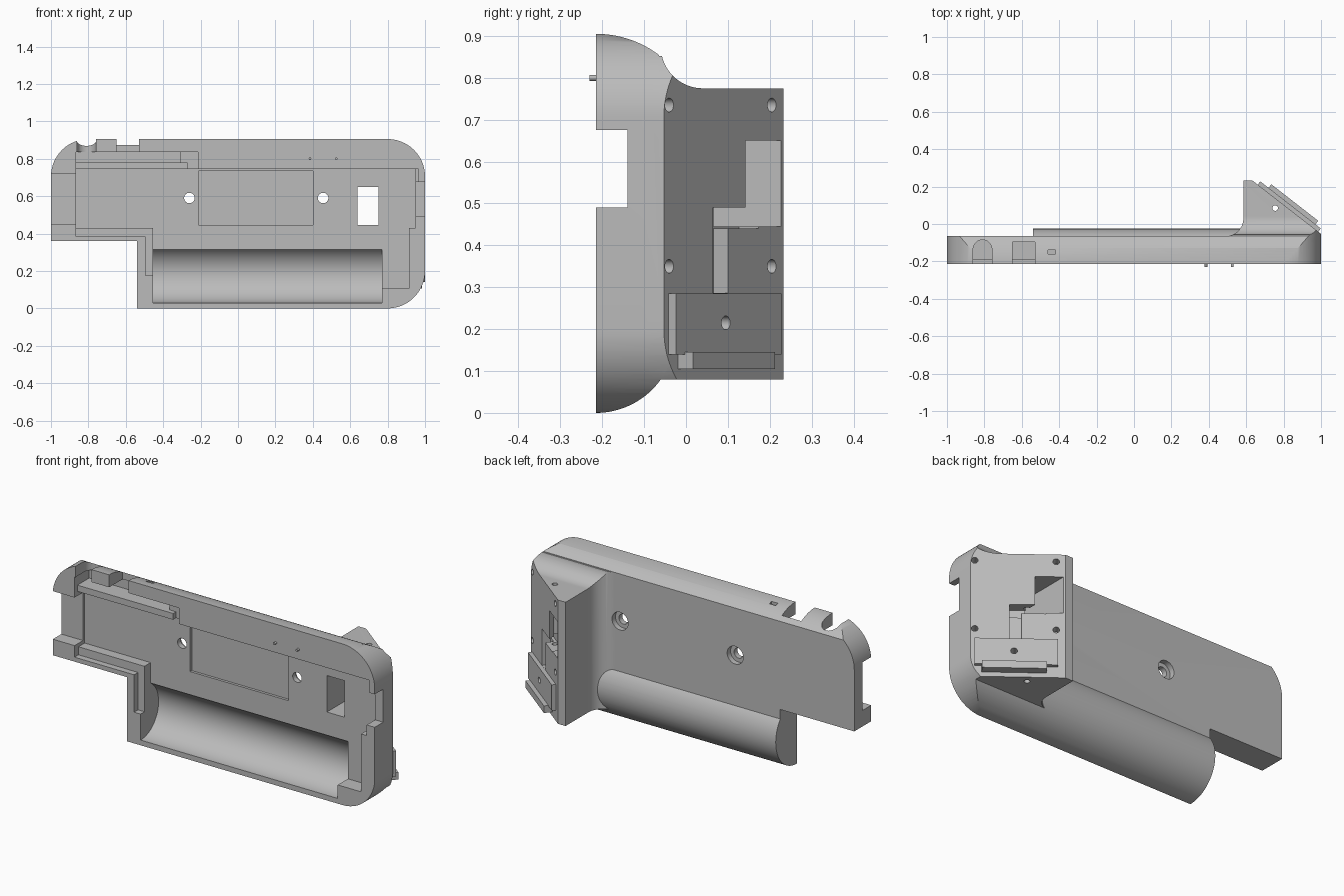
import bpy, bmesh
from math import sin, cos, radians
from mathutils import Vector, Matrix

cube = bpy.data.objects.get("Cube")
if cube:
    bpy.data.objects.remove(cube, do_unlink=True)

grey = bpy.data.materials.new("matte grey")
grey.use_nodes = True
tone = (0.5, 0.5, 0.5, 1)
grey.diffuse_color = tone
grey.node_tree.nodes["Principled BSDF"].inputs["Base Color"].default_value = tone


def finish(name, bm):
    bmesh.ops.recalc_face_normals(bm, faces=bm.faces)
    mesh = bpy.data.meshes.new(name)
    bm.to_mesh(mesh)
    bm.free()
    mesh.materials.append(grey)
    ob = bpy.data.objects.new(name, mesh)
    bpy.context.collection.objects.link(ob)
    return ob


def arc(cx, cy, r, start, end, n=20):
    angles = [radians(start + (end - start) * i / n) for i in range(n + 1)]
    return [(cx + r * cos(a), cy + r * sin(a)) for a in angles]


def extrude(name, pts, axis, lo, hi):
    """Extrude a flat profile along one axis; the other two axes keep their order."""
    bm = bmesh.new()
    place = {"x": lambda p: (lo, p[0], p[1]),
             "y": lambda p: (p[0], lo, p[1]),
             "z": lambda p: (p[0], p[1], lo)}[axis]
    face = bm.faces.new([bm.verts.new(place(p)) for p in pts])
    move = Vector([hi - lo if a == axis else 0 for a in "xyz"])
    ret = bmesh.ops.extrude_face_region(bm, geom=[face])
    verts = [v for v in ret["geom"] if isinstance(v, bmesh.types.BMVert)]
    bmesh.ops.translate(bm, verts=verts, vec=move)
    return finish(name, bm)


def box(name, x0, x1, y0, y1, z0, z1):
    return extrude(name, [(x0, y0), (x1, y0), (x1, y1), (x0, y1)], "z", z0, z1)


def rod(name, centre, direction, r, length, n=32):
    bm = bmesh.new()
    turn = Vector(direction).to_track_quat("Z", "Y").to_matrix().to_4x4()
    bmesh.ops.create_cone(bm, cap_ends=True, segments=n, radius1=r, radius2=r,
                          depth=length, matrix=Matrix.Translation(centre) @ turn)
    return finish(name, bm)


def combine(target, tool, operation="DIFFERENCE"):
    """Apply a boolean and discard the tool object."""
    mod = target.modifiers.new("boolean", "BOOLEAN")
    mod.operation, mod.solver, mod.object = operation, "EXACT", tool
    bpy.context.view_layer.objects.active = target
    bpy.ops.object.modifier_apply(modifier=mod.name)
    bpy.data.objects.remove(tool, do_unlink=True)


FRONT, BACK = -0.215, -0.065


def outline(name):
    # Face outline: rounded corners with a step at the lower right hand
    pts = (arc(0.8, 0.2, 0.2, -90, 0) + arc(0.8, 0.705, 0.2, 0, 90)
           + arc(-0.8, 0.705, 0.2, 90, 180)
           + [(-1, 0.36), (-0.54, 0.36), (-0.54, 0)])
    return extrude(name, pts, "y", -0.5, 0.5)


# Shell: curved top edge, flat back, battery tube bulge along the bottom
side = (arc(FRONT, 0.19, 0.19, -90, 37.9, 40)
        + arc(FRONT, 0.655, 0.25, 53.1, 90))
shell = extrude("camera_shell", side, "x", -1.2, 1.2)
combine(shell, outline("outline"), "INTERSECT")

# Grip wedge with concave blends into the back and top
plan = ([(0.49, -0.1)] + arc(0.49, 0.03, 0.095, -90, 0)
        + [(0.585, 0.233), (1.1, 0.233), (1.1, -0.1)])
grip = extrude("grip", plan, "z", 0.08, 0.9)
blend = ([(-0.15, 0.08), (-0.15, 0.852)] + arc(0.04, 0.875, 0.1, 193, 270)
         + [(0.4, 0.775), (0.4, 0)])
blend[0] = (-0.15, 0)
combine(grip, extrude("grip_blend", blend, "x", 0.3, 1.3), "INTERSECT")
combine(grip, outline("grip_outline"), "INTERSECT")
combine(shell, grip, "UNION")

# Slanted mounting face: s runs along it, off stands out from it
ALONG = Vector((0.789, -0.614, 0))
OUT = Vector((0.614, 0.789, 0))


def slant(s, off):
    p = Vector((0.63, 0.235, 0)) + ALONG * s + OUT * off
    return p.x, p.y


def slant_block(name, s0, s1, o0, o1, z0, z1):
    pts = [slant(s0, o0), slant(s1, o0), slant(s1, o1), slant(s0, o1)]
    return extrude(name, pts, "z", z0, z1)


combine(shell, slant_block("slant_trim", -0.1, 0.7, 0, 0.5, -0.1, 1))
combine(shell, slant_block("latch_plate", 0.04, 0.45, -0.01, 0.022, 0.14, 0.285), "UNION")
combine(shell, slant_block("latch_lip", 0.096, 0.414, -0.01, 0.046, 0.105, 0.145), "UNION")

# Interior pockets cut from the open front: x0, x1, z0, z1, floor y
pockets = [
    (-0.865, 0.95, 0.43, 0.745, -0.125),     # main
    (-0.455, 0.915, 0.105, 0.44, -0.125),    # lower bay
    (-0.21, 0.40, 0.445, 0.735, -0.11),      # screen recess
    (-1.1, -0.86, 0.45, 0.72, -0.14),        # side opening
    (0.94, 1.1, 0.49, 0.675, -0.14),         # opposite side opening
    (0.94, 0.965, 0.67, 0.745, -0.17),       # corner relief
    (-0.865, -0.45, 0.385, 0.435, -0.18),    # lower ledge
    (-0.495, -0.45, 0.175, 0.40, -0.18),     # ledge return
    (-0.865, -0.26, 0.74, 0.785, -0.19),     # upper ledge
    (-0.27, -0.215, 0.74, 0.835, -0.165),    # upper step
    (-0.32, -0.25, 0.78, 0.835, -0.165),
    (-0.865, -0.31, 0.78, 0.835, -0.085),    # button bay
    (0.64, 0.75, 0.445, 0.65, 0.5),          # cable passage
]
for x0, x1, z0, z1, floor in pockets:
    combine(shell, box("pocket", x0, x1, -0.4, floor, z0, z1))

# Battery channel
combine(shell, rod("battery_channel", (0.1575, -0.211, 0.185), (1, 0, 0), 0.156, 1.225, 96))

# Button openings in the top wall
combine(shell, box("switch_slot", -0.65, -0.53, -0.4, -0.095, 0.825, 1))
round_slot = [(-0.76, -0.4)] + arc(-0.81, -0.135, 0.05, 0, 180) + [(-0.86, -0.4)]
combine(shell, extrude("button_slot", round_slot, "z", 0.825, 1))
combine(shell, box("indicator_slot", -0.46, -0.42, -0.16, -0.14, 0.825, 1))

# Counterbored screw holes through the back
for x in (-0.26, 0.455):
    combine(shell, rod("screw_hole", (x, 0, 0.59), (0, 1, 0), 0.028, 0.5))
    combine(shell, rod("counterbore", (x, 0, 0.59), (0, 1, 0), 0.05, 0.19))

# Screw holes and cable grooves in the slanted face
for s, z in ((0.448, 0.735), (0.049, 0.735), (0.448, 0.35), (0.049, 0.35), (0.256, 0.215)):
    x, y = slant(s, 0)
    combine(shell, rod("mount_hole", (x, y, z), OUT, 0.0165, 0.1, 24))
combine(shell, slant_block("cable_groove", 0.22, 0.277, -0.044, 0.1, 0.286, 0.47))
combine(shell, slant_block("cable_turn", 0.1, 0.277, -0.06, 0.1, 0.44, 0.49))
combine(shell, rod("strap_hole", (0.755, 0.085, 0.45), (0, 0, 1), 0.015, 0.9, 24))

# Small locating pins on the front rim
pins = [rod("locating_pin", (x, -0.22, 0.80), (0, 1, 0), 0.007, 0.02, 16)
        for x in (0.385, 0.525)]

bpy.ops.object.select_all(action="DESELECT")
for ob in [shell] + pins:
    ob.data.materials.clear()
    ob.data.materials.append(grey)
    for poly in ob.data.polygons:
        poly.material_index = 0
    ob.select_set(True)
bpy.context.view_layer.objects.active = shell
bpy.ops.object.shade_smooth_by_angle(angle=radians(30))
